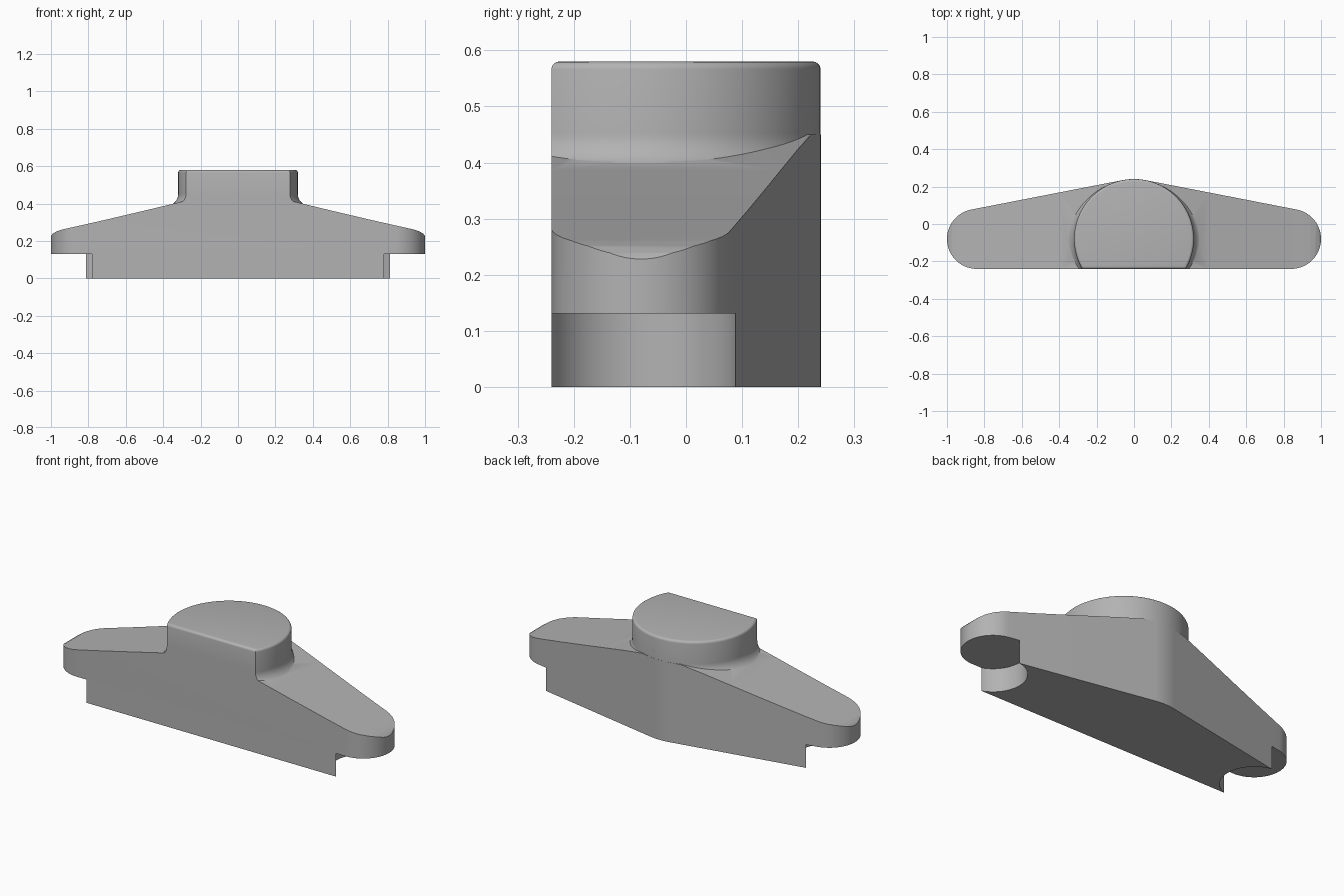
import bpy, bmesh
from math import sin, cos, asin, pi, radians
from mathutils import Vector

cube = bpy.data.objects.get("Cube")
if cube:
    bpy.data.objects.remove(cube, do_unlink=True)

AXIS_Y, END_X, END_R, HUB_R, FRONT_Y = -0.08, 0.84, 0.16, 0.32, -0.24


def to_object(bm, name):
    bmesh.ops.recalc_face_normals(bm, faces=bm.faces[:])
    mesh = bpy.data.meshes.new(name)
    bm.to_mesh(mesh)
    bm.free()
    obj = bpy.data.objects.new(name, mesh)
    bpy.context.collection.objects.link(obj)
    return obj


def extrude(name, points, direction):
    bm = bmesh.new()
    face = bm.faces.new([bm.verts.new(p) for p in points])
    geom = bmesh.ops.extrude_face_region(bm, geom=[face])["geom"]
    moved = [g for g in geom if isinstance(g, bmesh.types.BMVert)]
    bmesh.ops.translate(bm, verts=moved, vec=Vector(direction))
    return to_object(bm, name)


def lathe(name, profile, steps=144):
    bm = bmesh.new()
    rings = [[bm.verts.new((r * cos(2 * pi * i / steps),
                            AXIS_Y + r * sin(2 * pi * i / steps), z))
              for i in range(steps)] for r, z in profile]
    for low, high in zip(rings, rings[1:]):
        for i in range(steps):
            j = (i + 1) % steps
            bm.faces.new((low[i], low[j], high[j], high[i]))
    bm.faces.new(rings[0])
    bm.faces.new(rings[-1])
    return to_object(bm, name)


def combine(target, tool, operation):
    mod = target.modifiers.new("combine", 'BOOLEAN')
    mod.operation, mod.solver, mod.object = operation, 'EXACT', tool
    graph = bpy.context.evaluated_depsgraph_get()
    mesh = bpy.data.meshes.new_from_object(target.evaluated_get(graph))
    target.modifiers.clear()
    target.data = mesh
    bpy.data.objects.remove(tool, do_unlink=True)


def arc(cx, cy, r, start, end, steps):
    return [(cx + r * cos(start + (end - start) * i / steps),
             cy + r * sin(start + (end - start) * i / steps))
            for i in range(steps + 1)]


# Sloping arms: one side profile mirrored and drawn through the depth
slope = [(1.03, 0.19), (1.01, 0.215), (1.0, 0.228), (0.99, 0.239), (0.97, 0.251),
         (0.94, 0.261), (0.9, 0.27), (0.85, 0.281), (0.7, 0.315), (0.5, 0.362),
         (0.4, 0.386), (0.24, 0.424), (0.12, 0.45)]
side = [(1.03, -0.1)] + slope
profile = side + [(-x, z) for x, z in reversed(side)]
body = extrude("lever_knob_body", [(x, -0.5, z) for x, z in profile], (0, 1, 0))

# Round hub with a concave flare at its foot
flare = [(HUB_R + 0.065 * (1 - cos(a)), 0.452 - 0.065 * sin(a))
         for a in [radians(76) * i / 10 for i in range(11)]]
hub_profile = [(HUB_R, 0.58)] + flare + [(0.40, 0.375), (0.40, -0.1)]
combine(body, lathe("hub", hub_profile), 'UNION')

# Plan outline: three circles joined by tangents, with a flat front
tilt = asin((HUB_R - END_R) / END_X)
end = arc(END_X, AXIS_Y, END_R, -pi / 2, pi / 2 - tilt, 40)
crown = arc(0, AXIS_Y, HUB_R + 0.0004, pi / 2 - tilt, pi / 2 + tilt, 16)
outline = end + crown + [(-x, y) for x, y in reversed(end)]
combine(body, extrude("outline", [(x, y, 0) for x, y in outline], (0, 0, 1)), 'INTERSECT')

# Round recesses under both ends
for s in (-1, 1):
    ring = arc(s * END_X, AXIS_Y, 0.171, 0, 2 * pi, 96)[:-1]
    recess = extrude("recess", [(x, y, -0.1) for x, y in ring], (0, 0, 0.231))
    combine(body, recess, 'DIFFERENCE')

# Softened rim of the hub top
bm = bmesh.new()
bm.from_mesh(body.data)
bmesh.ops.remove_doubles(bm, verts=bm.verts[:], dist=0.0002)
rim = [e for e in bm.edges if all(v.co.z > 0.579 for v in e.verts)
       and len(e.link_faces) == 2
       and any(abs(f.normal.z) < 0.5 for f in e.link_faces)]
bmesh.ops.bevel(bm, geom=rim, offset=0.014, segments=4, profile=0.5,
                affect='EDGES', clamp_overlap=True)
bm.to_mesh(body.data)
bm.free()

# Plain grey finish
grey = bpy.data.materials.new("mid_grey")
grey.use_nodes = True
colour = (0.45, 0.45, 0.45, 1)
grey.diffuse_color = colour
grey.node_tree.nodes["Principled BSDF"].inputs["Base Color"].default_value = colour
body.data.materials.clear()
body.data.materials.append(grey)
for poly in body.data.polygons:
    poly.material_index = 0

bpy.ops.object.select_all(action='DESELECT')
body.select_set(True)
bpy.context.view_layer.objects.active = body
bpy.ops.object.shade_smooth_by_angle(angle=radians(35))
